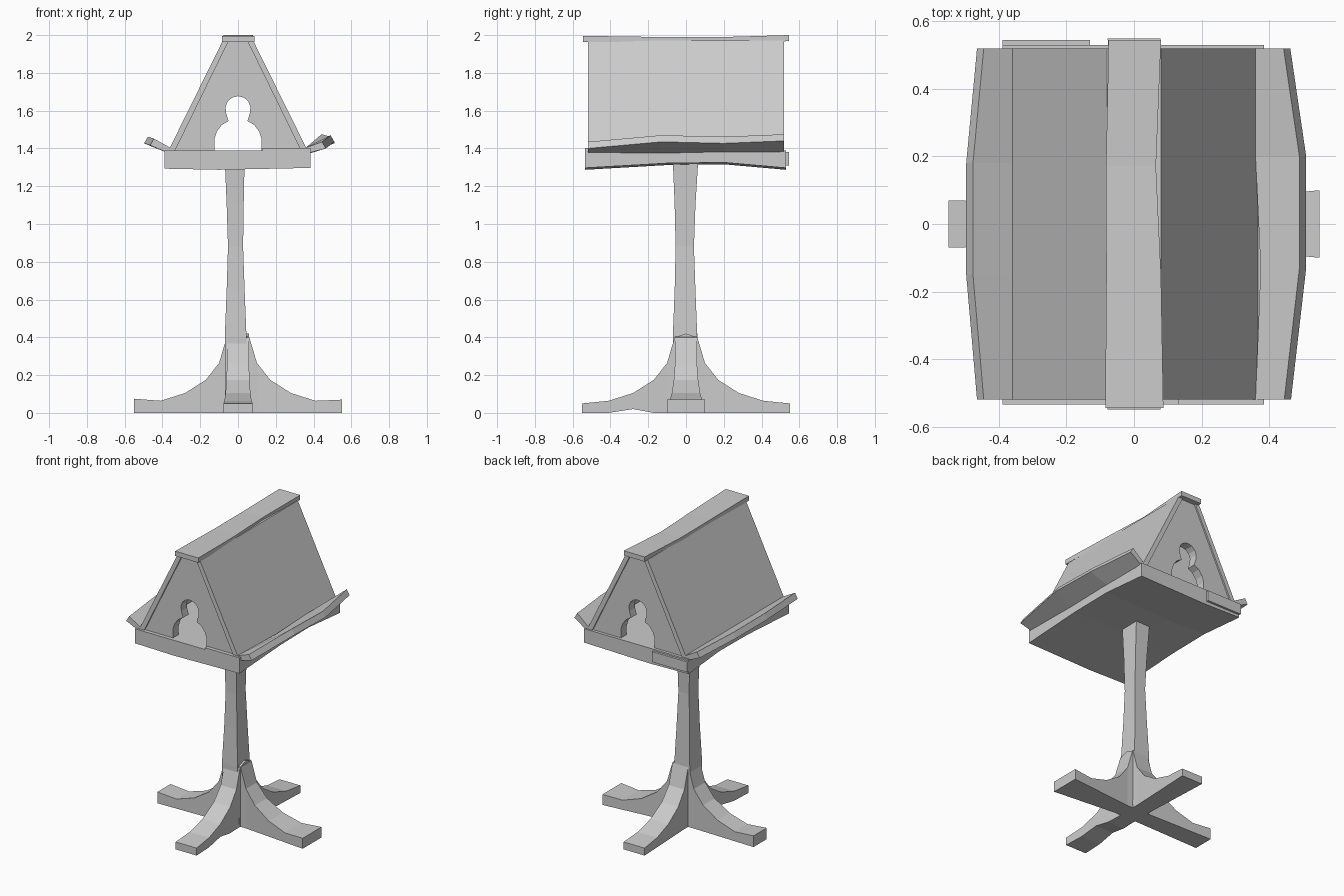
import bpy, bmesh, math

if "Cube" in bpy.data.objects:
    bpy.data.objects.remove(bpy.data.objects["Cube"])


def finish(name, bm):
    bmesh.ops.recalc_face_normals(bm, faces=bm.faces)
    me = bpy.data.meshes.new(name)
    bm.to_mesh(me)
    bm.free()
    ob = bpy.data.objects.new(name, me)
    bpy.context.collection.objects.link(ob)
    return ob


def loft(name, sections):
    """Skin equal-length rings of points and cap both ends."""
    bm = bmesh.new()
    rings = [[bm.verts.new(p) for p in s] for s in sections]
    n = len(rings[0])
    for a, b in zip(rings, rings[1:]):
        for i in range(n):
            j = (i + 1) % n
            bm.faces.new((a[i], a[j], b[j], b[i]))
    bm.faces.new(rings[0])
    bm.faces.new(rings[-1])
    return finish(name, bm)


def along_y(name, sections):
    """Loft (y, [(x, z), ...]) cross-sections."""
    return loft(name, [[(x, y, z) for x, z in pts] for y, pts in sections])


def rect(x0, x1, z0, z1):
    return [(x0, z0), (x1, z0), (x1, z1), (x0, z1)]


# Waisted square post: z, x0, x1, y0, y1
post = [(0.02, -0.07, 0.06, -0.07, 0.06), (0.40, -0.07, 0.045, -0.07, 0.06),
        (0.65, -0.06, 0.035, -0.06, 0.05), (0.88, -0.053, 0.027, -0.055, 0.042),
        (1.10, -0.06, 0.03, -0.06, 0.05), (1.34, -0.07, 0.035, -0.07, 0.065)]
loft("post", [[(a, c, z), (b, c, z), (b, d, z), (a, d, z)] for z, a, b, c, d in post])

# Four flared feet: distance from centre, top height
curve = [(0.0, 0.42), (0.06, 0.40), (0.10, 0.265), (0.17, 0.175),
         (0.28, 0.105), (0.41, 0.064), (0.55, 0.06)]


def foot(name, angle, w0, w1, end_z, arch=0.0):
    c, s = math.cos(angle), math.sin(angle)
    rings = []
    for r, top in curve:
        w = w0 + (w1 - w0) * max(0, r - 0.1) / 0.45
        top = end_z if r == 0.55 else top
        low = arch if r == 0.28 else 0.0
        rings.append([(r * c - t * s, r * s + t * c, z)
                      for t, z in ((-w, low), (w, low), (w, top), (-w, top))])
    loft(name, rings)


foot("right_foot", 0, 0.058, 0.10, 0.07)
foot("back_foot", math.pi / 2, 0.058, 0.078, 0.05)
foot("left_foot", math.pi, 0.06, 0.07, 0.075)
foot("front_foot", -math.pi / 2, 0.058, 0.078, 0.05, 0.02)

# Floor board with a hollowed underside
along_y("floor_board", [(y, [(-0.39, z0), (-0.1, z0 - 0.006), (0.385, z0 + 0.004),
                             (0.385, 1.39), (-0.39, 1.39)])
                        for y, z0 in ((-0.535, 1.293), (-0.1, 1.318), (0.2, 1.322), (0.53, 1.293))])
along_y("back_trim", [(y, rect(-0.39, -0.13, 1.31, 1.38)) for y in (0.52, 0.545)])
along_y("front_trim", [(y, rect(0.13, 0.385, 1.38, 1.402)) for y in (-0.535, -0.48)])

# Sloping roof panels
for side, name in ((-1, "left_roof"), (1, "right_roof")):
    along_y(name, [(y, [(side * x, z) for x, z in
                        ((0.37, 1.385), (0.08, 1.972), (0.048, 1.972), (0.335, 1.385))])
                   for y in (-0.52, 0.52)])

# Gable walls with a keyhole-shaped opening
half = [(0.125, 1.385), (0.125, 1.45), (0.112, 1.49), (0.085, 1.525), (0.05, 1.545)]
arc = [(0.067 * math.cos(math.radians(a)), 1.61 + 0.067 * math.sin(math.radians(a)))
       for a in (-20, 10, 35, 62, 90, 118, 145, 170, 200)]
hole = half + arc + [(-x, z) for x, z in reversed(half)]
outline = hole + [(-0.345, 1.385), (-0.055, 1.97), (0.055, 1.97), (0.345, 1.385)]
for name, y0, y1 in (("front_gable", -0.51, -0.45), ("back_gable", 0.51, 0.45)):
    along_y(name, [(y0, outline), (y1, outline)])

# Ridge cap
along_y("ridge_cap", [(y, rect(x0, x1, z - 0.032, z)) for y, x0, x1, z in
                      ((-0.545, -0.085, 0.087, 1.996), (-0.15, -0.082, 0.08, 1.99),
                       (0.17, -0.083, 0.065, 1.989), (0.545, -0.075, 0.08, 2.0))])


# Tilted ledges along the eaves
def ledge(name, side, rows):
    along_y(name, [(y, [(side * x, z) for x, z in
                        ((xi, 1.405), (xo - 0.02, zo), (xo, zo - 0.035), (xi + 0.01, 1.375))])
                   for y, xi, xo, zo in rows])


ledge("left_ledge", -1, [(-0.52, 0.36, 0.465, 1.452), (-0.15, 0.36, 0.497, 1.462),
                         (0.18, 0.36, 0.497, 1.462), (0.52, 0.36, 0.465, 1.452)])
ledge("right_ledge", 1, [(-0.52, 0.36, 0.465, 1.435), (-0.13, 0.375, 0.51, 1.47),
                         (0.2, 0.36, 0.51, 1.462), (0.52, 0.36, 0.463, 1.475)])
